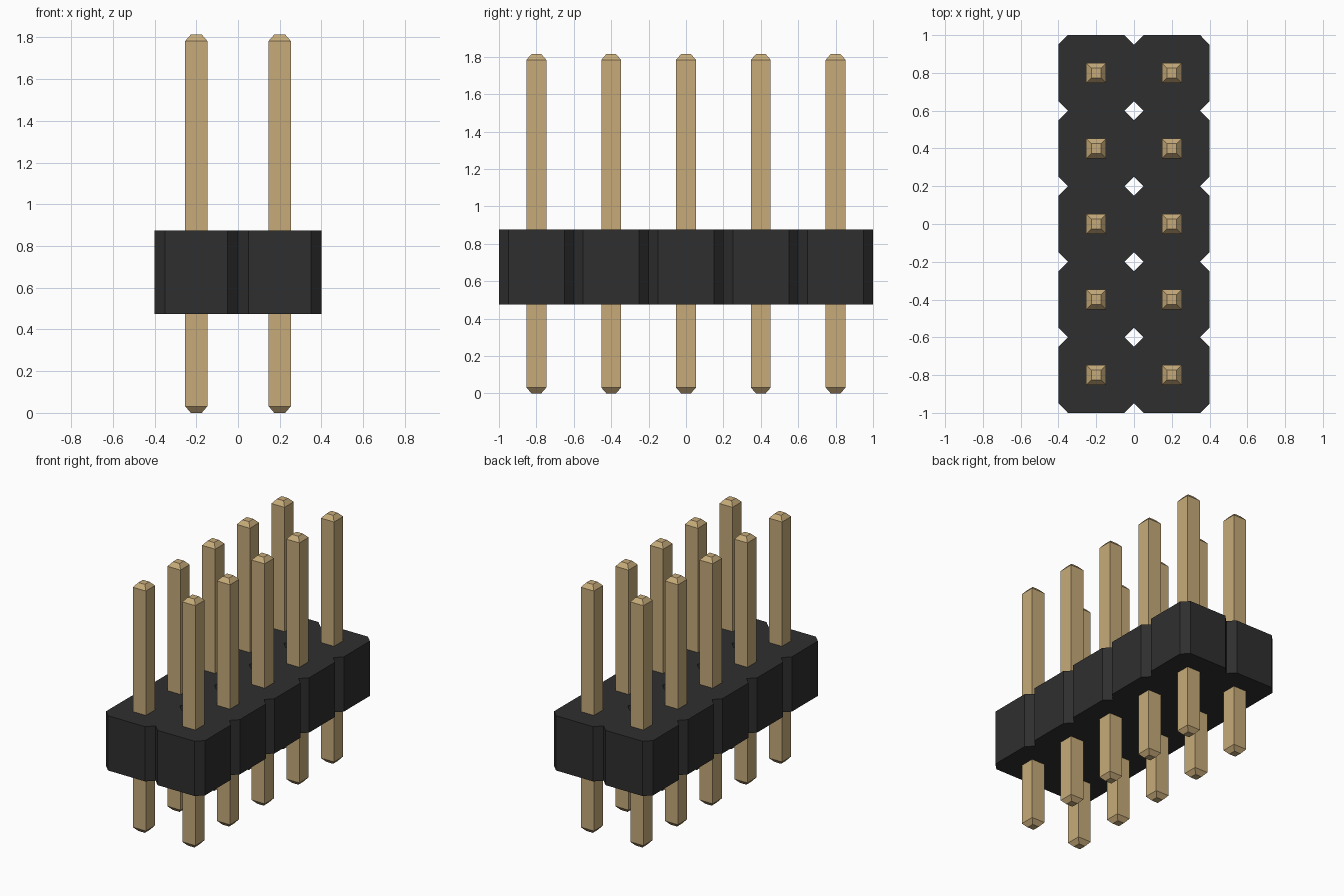
import bpy
import bmesh

cube = bpy.data.objects.get("Cube")
if cube:
    bpy.data.objects.remove(cube, do_unlink=True)

COLUMNS, ROWS, PITCH = 2, 5, 0.4
BODY_BOTTOM, BODY_TOP, NOTCH = 0.475, 0.875, 0.05
PIN_HALF, TIP_HALF, PIN_TOP, TIP_HEIGHT = 0.053, 0.026, 1.814, 0.031


def make_material(name, color):
    mat = bpy.data.materials.new(name)
    mat.use_nodes = True
    mat.diffuse_color = color
    mat.node_tree.nodes["Principled BSDF"].inputs["Base Color"].default_value = color
    return mat


def make_object(name, bm, mat):
    mesh = bpy.data.meshes.new(name)
    bm.to_mesh(mesh)
    bm.free()
    mesh.materials.append(mat)
    obj = bpy.data.objects.new(name, mesh)
    bpy.context.collection.objects.link(obj)
    return obj


black = make_material("black plastic", (0.028, 0.028, 0.029, 1))
gold = make_material("gold metal", (0.571, 0.406, 0.195, 1))

# Centre of every cell in the grid
cells = [((c - (COLUMNS - 1) / 2) * PITCH, (r - (ROWS - 1) / 2) * PITCH)
         for c in range(COLUMNS) for r in range(ROWS)]

# Housing: chamfered square cells welded into one sheet, then thickened
bm = bmesh.new()
h = PITCH / 2
k = h - NOTCH
octagon = [(h, -k), (h, k), (k, h), (-k, h), (-h, k), (-h, -k), (-k, -h), (k, -h)]
for cx, cy in cells:
    bm.faces.new([bm.verts.new((cx + x, cy + y, BODY_TOP)) for x, y in octagon])
bmesh.ops.remove_doubles(bm, verts=bm.verts[:], dist=0.001)
housing = make_object("housing", bm, black)
solid = housing.modifiers.new("thickness", "SOLIDIFY")
solid.thickness = BODY_TOP - BODY_BOTTOM
solid.offset = -1

# Pins: square rods with tapered tips, lofted through four square sections
sections = [(0, TIP_HALF), (TIP_HEIGHT, PIN_HALF),
            (PIN_TOP - TIP_HEIGHT, PIN_HALF), (PIN_TOP, TIP_HALF)]
bm = bmesh.new()
rings = [[bm.verts.new((sx * s, sy * s, z))
          for sx, sy in ((-1, -1), (1, -1), (1, 1), (-1, 1))] for z, s in sections]
for low, high in zip(rings, rings[1:]):
    for i in range(4):
        j = (i + 1) % 4
        bm.faces.new((low[i], low[j], high[j], high[i]))
bm.faces.new(rings[0][::-1])
bm.faces.new(rings[-1])
first_pin = make_object("pin_1", bm, gold)
first_pin.location = (*cells[0], 0)
for n, (x, y) in enumerate(cells[1:], start=2):
    pin = bpy.data.objects.new(f"pin_{n}", first_pin.data)
    pin.location = (x, y, 0)
    bpy.context.collection.objects.link(pin)
